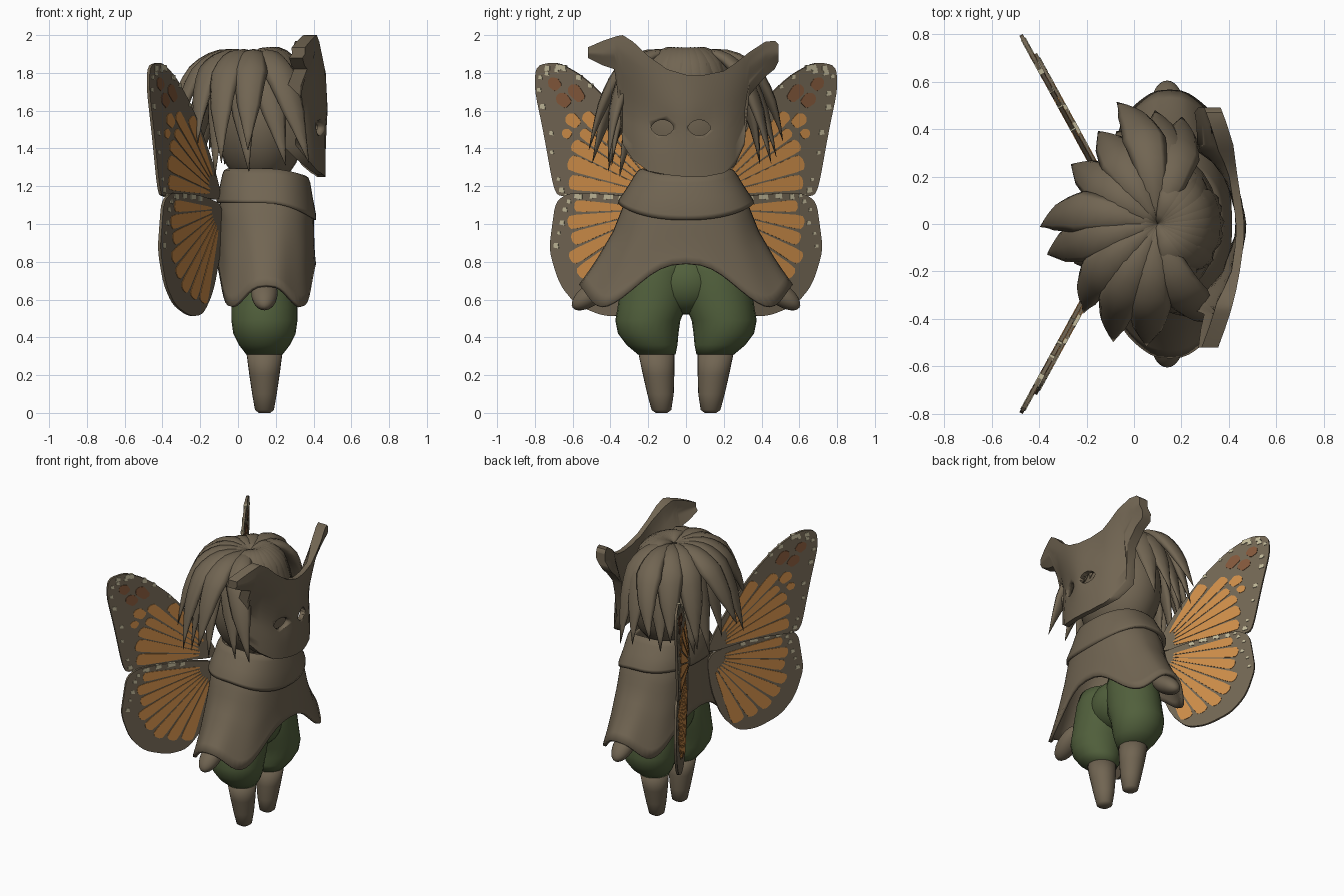
import bpy, bmesh, math, random
from mathutils import Vector

if "Cube" in bpy.data.objects:
    bpy.data.objects.remove(bpy.data.objects["Cube"])
random.seed(4)

def material(name, rgb):
    m = bpy.data.materials.new(name)
    m.diffuse_color = (*rgb, 1)
    m.use_nodes = True
    m.node_tree.nodes["Principled BSDF"].inputs["Base Color"].default_value = m.diffuse_color
    return m

BROWN = material("earth brown", (0.165, 0.13, 0.085))
GREEN = material("moss green", (0.082, 0.116, 0.045))
ORANGE = material("wing orange", (0.60, 0.26, 0.065))
CREAM = material("wing cream", (0.52, 0.47, 0.31))
RUST = material("wing rust", (0.22, 0.095, 0.042))

def make(name, verts, faces, mat, smooth=True):
    me = bpy.data.meshes.new(name)
    me.from_pydata([tuple(v) for v in verts], [], faces)
    bm = bmesh.new()
    bm.from_mesh(me)
    bmesh.ops.recalc_face_normals(bm, faces=bm.faces)
    for f in bm.faces:
        f.smooth = smooth
    bm.to_mesh(me)
    bm.free()
    me.materials.append(mat)
    ob = bpy.data.objects.new(name, me)
    bpy.context.collection.objects.link(ob)
    return ob

def loft(name, rings, mat, caps=True, thick=0):
    n = len(rings[0])
    verts = [v for r in rings for v in r]
    faces = [(i*n+j, i*n+(j+1) % n, (i+1)*n+(j+1) % n, (i+1)*n+j)
             for i in range(len(rings)-1) for j in range(n)]
    if caps:
        faces += [tuple(range(n)), tuple(range((len(rings)-1)*n, len(rings)*n))]
    ob = make(name, verts, faces, mat)
    if thick:
        md = ob.modifiers.new("cloth", 'SOLIDIFY')
        md.thickness = thick
    return ob

def ellipse(cx, cy, z, rx, ry, n=24):
    return [(cx+rx*math.cos(2*math.pi*i/n), cy+ry*math.sin(2*math.pi*i/n), z) for i in range(n)]

def ball(name, loc, scale, mat, rx=0):
    bpy.ops.mesh.primitive_uv_sphere_add(segments=24, ring_count=14, location=loc, rotation=(rx, 0, 0))
    ob = bpy.context.object
    ob.name, ob.scale = name, scale
    ob.data.materials.append(mat)
    bpy.ops.object.shade_smooth()

def lerp(table, t):
    for a, b in zip(table, table[1:]):
        if t <= b[0]:
            k = (t-a[0])/(b[0]-a[0])
            return [p+(q-p)*k for p, q in zip(a, b)]
    return table[-1]

# Legs, trousers and hands; rows are z, centre y, x radius, y radius
leg = [(0, .13, .03, .03), (.015, .13, .05, .052), (.1, .135, .065, .07), (.2, .145, .08, .083), (.33, .158, .097, .097)]
trouser = [(.31, .155, .097, .1), (.36, .18, .135, .135), (.42, .2, .165, .16), (.49, .202, .175, .172),
           (.56, .18, .175, .182), (.65, .165, .17, .185), (.75, .15, .165, .175), (.82, .14, .15, .16)]
for s, side in ((1, "left"), (-1, "right")):
    loft(side+"_leg", [ellipse(.14, s*y, z, rx, ry) for z, y, rx, ry in leg], BROWN)
    loft(side+"_trouser", [ellipse(.14, s*y, z, rx, ry) for z, y, rx, ry in trouser], GREEN)
    ball(side+"_hand", (.14, s*.49, .635), (.07, .135, .06), BROWN, -s*.62)
ball("trouser_seat", (.14, 0, .69), (.165, .2, .17), GREEN)

# Poncho: flaring rings down to a wavy hem
N = 64
def se(c, p):
    return math.copysign(abs(c)**p, c)

def hem(a):
    return .652+.083*math.cos(4*a)+.055*math.cos(2*a)

poncho = [(0, .19, .26), (.25, .245, .33), (.5, .25, .385), (.75, .252, .465), (.9, .255, .52), (1, .26, .56)]
rings = []
for i in range(13):
    t, rx, ry = lerp(poncho, i/12)
    ring = []
    for j in range(N):
        a = 2*math.pi*j/N
        f = 1+.012*t*math.cos(8*a)
        ring.append((.15+rx*f*se(math.cos(a), .72), ry*f*se(math.sin(a), .85), 1.24+(hem(a)-1.24)*t))
    rings.append(ring)
loft("poncho", rings, BROWN, False, .02)

# Folded collar, drooping at the front
rings = []
for t, k in ((-.05, .86), (0, .93), (.12, .97), (.5, 1.03), (.88, 1.1), (1, 1.09), (.97, 1.0)):
    ring = []
    for j in range(N):
        a = 2*math.pi*j/N
        front = max(0, math.cos(a))**1.5
        top, low = 1.285-.04*front, 1.11-.09*front
        ry = (.27+.06*t)*k
        ring.append((.15+.24*k*se(math.cos(a), .8), ry*se(math.sin(a), .9), top+(low-top)*t))
    rings.append(ring)
loft("collar", rings, BROWN, False)

# Head under the hair
ball("head", (.12, 0, 1.54), (.24, .31, .35), BROWN)

# Hair: tapered locks sweeping out from the crown
def lock(a, reach, tip, width, lift):
    rs = (0, .62*reach, .82*reach, reach)
    zs = (1.89, 1.97+lift, 1.74+lift, tip)
    swirl = random.uniform(-.05, .3)
    bez = lambda p, t: (1-t)**3*p[0]+3*(1-t)**2*t*p[1]+3*(1-t)*t*t*p[2]+t**3*p[3]
    def pos(t):
        b = a+swirl*t*t
        return Vector((.1+bez(rs, t)*math.cos(b), bez(rs, t)*math.sin(b), bez(zs, t)))
    rings = []
    for i in range(13):
        t = i/12
        c = pos(t)
        d = (pos(t+.01)-pos(t-.01)).normalized()
        side = Vector((-math.sin(a), math.cos(a), 0))
        nrm = side.cross(d).normalized()
        w = width*lerp([(0, .15), (.25, .7), (.5, 1), (.75, .68), (1, .02)], t)[1]
        rings.append([c+side*(w*math.cos(q*math.pi/4))+nrm*(w*.45*math.sin(q*math.pi/4)) for q in range(8)])
    loft("hair_lock", rings, BROWN)

for layer, count in ((0, 15), (1, 15)):
    for i in range(count):
        a = 2*math.pi*(i+.5*layer)/count
        c, s = math.cos(a), abs(math.sin(a))
        front = c > .45
        reach = .28 if front else (.44+.06*s+random.uniform(-.05, .05) - .06*layer)
        tip = 1.55 if front else random.uniform(1.22, 1.38) + (.09 if not layer else 0)
        lock(a, reach, tip, .092, .02 if front else -.02*layer)

# Mask with two ears: columns of y, lowest z, highest z
cols = [(-.52, 1.88, 1.935), (-.44, 1.84, 1.97), (-.38, 1.82, 1.99), (-.365, 1.72, 1.995), (-.335, 1.42, 2.0),
        (-.28, 1.34, 1.965), (-.2, 1.28, 1.89), (-.1, 1.26, 1.82), (0, 1.25, 1.79), (.1, 1.25, 1.79), (.2, 1.27, 1.81),
        (.26, 1.31, 1.85), (.31, 1.42, 1.89), (.335, 1.68, 1.91), (.42, 1.78, 1.965), (.47, 1.82, 1.97), (.49, 1.86, 1.95)]
ys = sorted({round(c[0], 3) for c in cols} | {-.15, -.05, .05, .15})
R = 16
front, back = [], []
for y in ys:
    _, lo, hi = lerp(cols, y)
    for j in range(R+1):
        z = lo+(hi-lo)*j/R
        ear = min(1, max(0, (z-1.6)/.3))
        x = .462-(1.0-.6*ear)*y*y
        x -= .05*(1-ear)*min(1, max(0, (abs(y)-.24)/.09))**1.5
        x -= .014*math.exp(-((abs(y+.02)-.1)/.06)**2-((z-1.51)/.07)**2)
        x += .012*math.sin(14*y+5*z)*math.exp(-((z-1.6)/.2)**2)
        deep = .035+.035*min(1, max(0, (abs(y)-.22)/.1))
        front.append((x, y, z))
        back.append((x-deep, y, z))
C, M = len(ys), len(front)
faces = []
for i in range(C-1):
    for j in range(R):
        q = [i*(R+1)+j, (i+1)*(R+1)+j, (i+1)*(R+1)+j+1, i*(R+1)+j+1]
        faces += [tuple(q), tuple(v+M for v in reversed(q))]
rim = [i*(R+1) for i in range(C)] + [(C-1)*(R+1)+j for j in range(1, R+1)] + \
      [i*(R+1)+R for i in range(C-2, -1, -1)] + list(range(R-1, 0, -1))
faces += [(a, b, b+M, a+M) for a, b in zip(rim, rim[1:]+rim[:1])]
mask = make("mask", front+back, faces, BROWN)
mask.data.set_sharp_from_angle(angle=math.radians(50))

# Almond eye holes cut through the mask
for ey in (-.125, .07):
    pts = [(.06*math.cos(q*math.pi/8), .042*se(math.sin(q*math.pi/8), 1.3)) for q in range(16)]
    eye = loft("eye_cutter", [[(x, ey+p, 1.51+q) for p, q in pts] for x in (.36, .55)], BROWN)
    eye.hide_render = True
    eye.hide_set(True)
    md = mask.modifiers.new("eye_hole", 'BOOLEAN')
    md.operation, md.object = 'DIFFERENCE', eye

# Wings: flat plates with raised cells, drawn in (y, z) and swept back
def chaikin(p, times=2):
    for _ in range(times):
        p = [(a[0]*k+b[0]*(1-k), a[1]*k+b[1]*(1-k)) for a, b in zip(p, p[1:]+p[:1]) for k in (.8, .2)]
    return p

def plate(name, pts, s, mid, half, mat):
    def at(y, z, d):
        return (-.105-.548*(y-.12)+.877*d, s*(y+.48*d), z)
    loft(name, [[at(y, z, mid+d) for y, z in pts] for d in (-half, half)], mat).data.shade_flat()

def cell(root, deg, r0, r1, h):
    out = []
    for r, k in ((r0, -.8), (r0+(r1-r0)*.5, -1), (r1*.97, -1), (r1, -.4), (r1, .4), (r1*.97, 1), (r0+(r1-r0)*.5, 1), (r0, .8)):
        a = math.radians(deg+h*k)
        out.append((root[0]+r*math.cos(a), root[1]+r*math.sin(a)))
    return chaikin(out, 1)

upper = [(.1, 1.12), (.12, 1.2), (.2, 1.36), (.38, 1.62), (.54, 1.78), (.68, 1.86), (.79, 1.84), (.8, 1.72),
         (.75, 1.48), (.7, 1.2), (.67, 1.14), (.4, 1.16)]
lower = [(.1, 1.1), (.3, 1.15), (.6, 1.17), (.68, 1.12), (.7, .98), (.715, .86), (.66, .68), (.57, .57), (.42, .51),
         (.3, .52), (.2, .64), (.13, .85)]
U, L = (.12, 1.15), (.12, 1.08)
# Cells: angle, inner radius, outer radius, half angle
ucells = [(8.5, .1, .5, 5), (20, .1, .53, 5), (30, .12, .55, 4), (38.5, .13, .55, 3.2), (46.5, .14, .6, 3.4), (56, .13, .5, 4.4),
          (40, .58, .66, 3), (33, .58, .63, 2.4)]
lcells = [(2, .1, .46, 4.2), (-8.5, .1, .5, 4.6), (-19, .1, .5, 4.4), (-29, .1, .55, 4.2), (-39, .1, .56, 4.2),
          (-49, .1, .57, 4.2), (-59, .1, .55, 4.2), (-69.5, .12, .53, 4.8)]
reds = [(44, .69, .77, 2.6), (50, .66, .76, 2.6), (46, .79, .86, 2.2)]
for s in (1, -1):
    for name, shape, root, cells, d in (("upper_wing", upper, U, ucells, 0), ("lower_wing", lower, L, lcells, .014)):
        outline = chaikin(shape)
        plate(name, outline, s, d, .008, BROWN)
        for c in cells:
            plate(name+"_cell", cell(root, *c), s, d, .011, ORANGE)
        # Pale spots along the outer margin
        for i in range(0, len(outline), 2):
            y, z = outline[i]
            dy, dz = root[0]-y, root[1]-z
            r = math.hypot(dy, dz)
            if r > .5 and y > .3 and z > .85:
                k = random.uniform(.03, .06)/r
                w = random.uniform(.008, .015)
                y, z = y+dy*k, z+dz*k
                plate(name+"_spot", [(y-w, z-w), (y+w, z-w*.6), (y+w*.8, z+w), (y-w*.7, z+w)], s, d, .0115, CREAM)
    for c in reds:
        plate("upper_wing_rust_patch", cell(U, *c), s, 0, .011, RUST)
    for y, z, w in ((.4, 1.145, .025), (.33, 1.135, .016), (.48, 1.15, .018), (.55, 1.145, .012), (.66, 1.83, .028), (.73, 1.825, .014)):
        plate("wing_pale_patch", [(y-w, z-.012), (y+w, z-.015), (y+w*.8, z+.014), (y-w, z+.01)], s, .014 if z < 1.5 else 0, .0115, CREAM)
